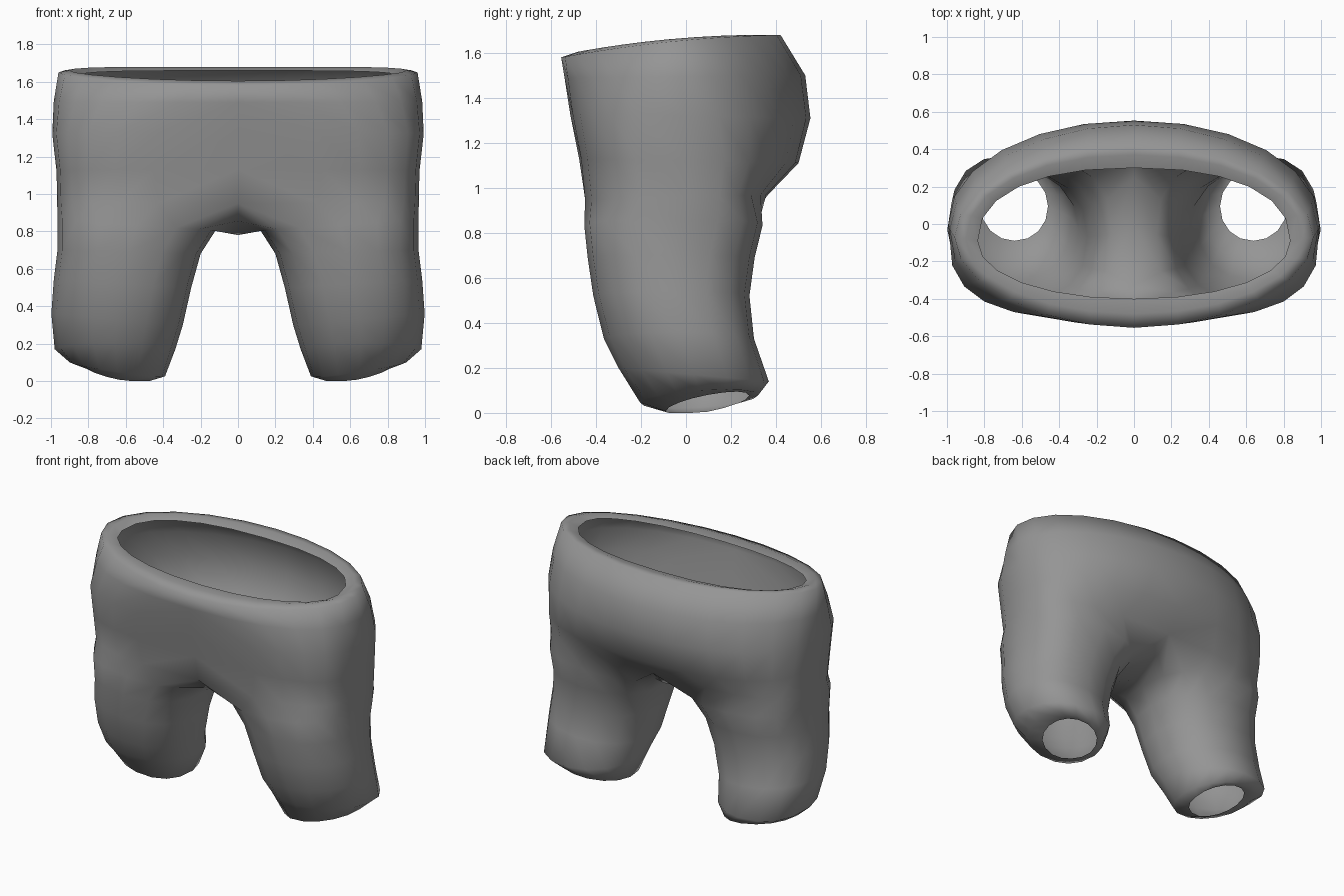
import bpy, bmesh, math

if "Cube" in bpy.data.objects:
    bpy.data.objects.remove(bpy.data.objects["Cube"])

H = 12            # segments in half a torso ring
N = 16            # points in a leg ring (13 shared with the torso + 3 crotch points)


def sup(a, n):
    """Unit superellipse point at angle a."""
    c, s = math.cos(a), math.sin(a)
    return (math.copysign(abs(c) ** (2 / n), c), math.copysign(abs(s) ** (2 / n), s))


# Torso rings: z front, z back, z bulge at sides, half width, y of widest point,
# y front, y back, roundness front, roundness back
torso = [
    (1.60, 1.66, 0.01, 0.835, -0.09, -0.40, 0.30, 2.1, 2.3),   # inner lip of waist
    (1.605, 1.68, 0.02, 0.90, -0.08, -0.48, 0.37, 2.0, 2.1),
    (1.58, 1.68, 0.02, 0.96, -0.07, -0.555, 0.42, 1.9, 1.95),  # outer lip of waist
    (1.49, 1.50, 0.0, 0.985, -0.03, -0.54, 0.53, 2.4, 1.95),
    (1.33, 1.31, 0.0, 0.993, 0.00, -0.515, 0.553, 3.2, 2.05),
    (1.13, 1.11, 0.0, 0.97, 0.00, -0.475, 0.50, 3.5, 2.4),
    (0.95, 0.97, 0.0, 0.967, 0.00, -0.458, 0.365, 3.3, 3.0),   # split into legs
]

# Leg rings: z inner, z outer, slope along y, x inner, x outer, y front, y back,
# roundness of the inner front / outer back corners, and of the other two
legs = [
    (0.805, 0.86, 0.00, 0.12, 0.965, -0.452, 0.34, 2.8, 2.6),
    (0.68, 0.70, 0.00, 0.20, 0.965, -0.437, 0.305, 2.5, 2.35),
    (0.50, 0.54, 0.00, 0.25, 0.985, -0.412, 0.282, 2.4, 2.2),
    (0.30, 0.36, 0.00, 0.295, 0.998, -0.365, 0.302, 2.35, 2.0),
    (0.17, 0.17, -0.03, 0.335, 0.98, -0.30, 0.368, 2.4, 1.9),
    (0.025, 0.10, 0.015, 0.39, 0.90, -0.205, 0.32, 2.3, 1.95),
    (0.005, 0.08, 0.035, 0.46, 0.82, -0.09, 0.28, 2.1, 2.0),  # ankle opening
]

bm = bmesh.new()


def torso_ring(spec):
    """Right half of a ring, from front centre round to back centre."""
    zf, zb, bulge, hw, yc, yf, yb, nf, nb = spec
    ring = []
    for i in range(H + 1):
        c, s = sup(-math.pi / 2 + math.pi * i / H, nf if i < H / 2 else nb)
        y = yc + (s * (yb - yc) if s > 0 else -s * (yf - yc))
        x = 0 if i in (0, H) else c * hw
        t = (y - yf) / (yb - yf)
        z = zf + (zb - zf) * t + bulge * 4 * t * (1 - t)
        ring.append(bm.verts.new((x, y, z)))
    return ring


def leg_ring(spec):
    zi, zo, slope, xi, xo, yf, yb, n1, n2 = spec
    cx, rx, cy, ry = (xi + xo) / 2, (xo - xi) / 2, (yf + yb) / 2, (yb - yf) / 2
    ring = []
    for i in range(N):
        a = (i - H / 2) * 2 * math.pi / N
        c, s = sup(a, n1 if math.sin(2 * a) > 0 else n2)
        z = (zi + zo) / 2 + c * (zo - zi) / 2 + slope * s
        ring.append(bm.verts.new((cx + c * rx, cy + s * ry, max(z, 0))))
    return ring


# Right half of the hips
rings = [torso_ring(r) for r in torso]
rings[-1][0].co.y += 0.02     # soft dip at the front centre
for a, b in zip(rings, rings[1:]):
    for i in range(H):
        bm.faces.new((a[i], a[i + 1], b[i + 1], b[i]))

# Crotch seam lies on the mirror plane and closes the leg ring
seam = [bm.verts.new(p) for p in ((0, 0.25, 0.86), (0, 0.0, 0.78), (0, -0.33, 0.855))]
loop = rings[-1] + seam

# Right leg
for spec in legs:
    nxt = leg_ring(spec)
    for i in range(N):
        j = (i + 1) % N
        bm.faces.new((loop[i], loop[j], nxt[j], nxt[i]))
    loop = nxt

# Mirror to the left half, then weld
geom = bm.verts[:] + bm.edges[:] + bm.faces[:]
bmesh.ops.mirror(bm, geom=geom, axis='X', merge_dist=0.0005)
bmesh.ops.remove_doubles(bm, verts=bm.verts[:], dist=0.0005)
bmesh.ops.recalc_face_normals(bm, faces=bm.faces[:])

# Shell normals point outward
bm.faces.ensure_lookup_table()
side = max(bm.faces, key=lambda f: f.calc_center_median().x)
if side.normal.x < 0:
    bmesh.ops.reverse_faces(bm, faces=bm.faces[:])

mesh = bpy.data.meshes.new("trousers")
bm.to_mesh(mesh)
bm.free()
trousers = bpy.data.objects.new("trousers", mesh)
bpy.context.collection.objects.link(trousers)

# Grey cloth
mat = bpy.data.materials.new("grey_cloth")
mat.diffuse_color = (0.3, 0.3, 0.3, 1)
mat.use_nodes = True
mat.node_tree.nodes["Principled BSDF"].inputs["Base Color"].default_value = mat.diffuse_color
mesh.materials.append(mat)

bpy.context.view_layer.objects.active = trousers
trousers.select_set(True)
bpy.ops.object.shade_smooth_by_angle(angle=math.radians(120))
